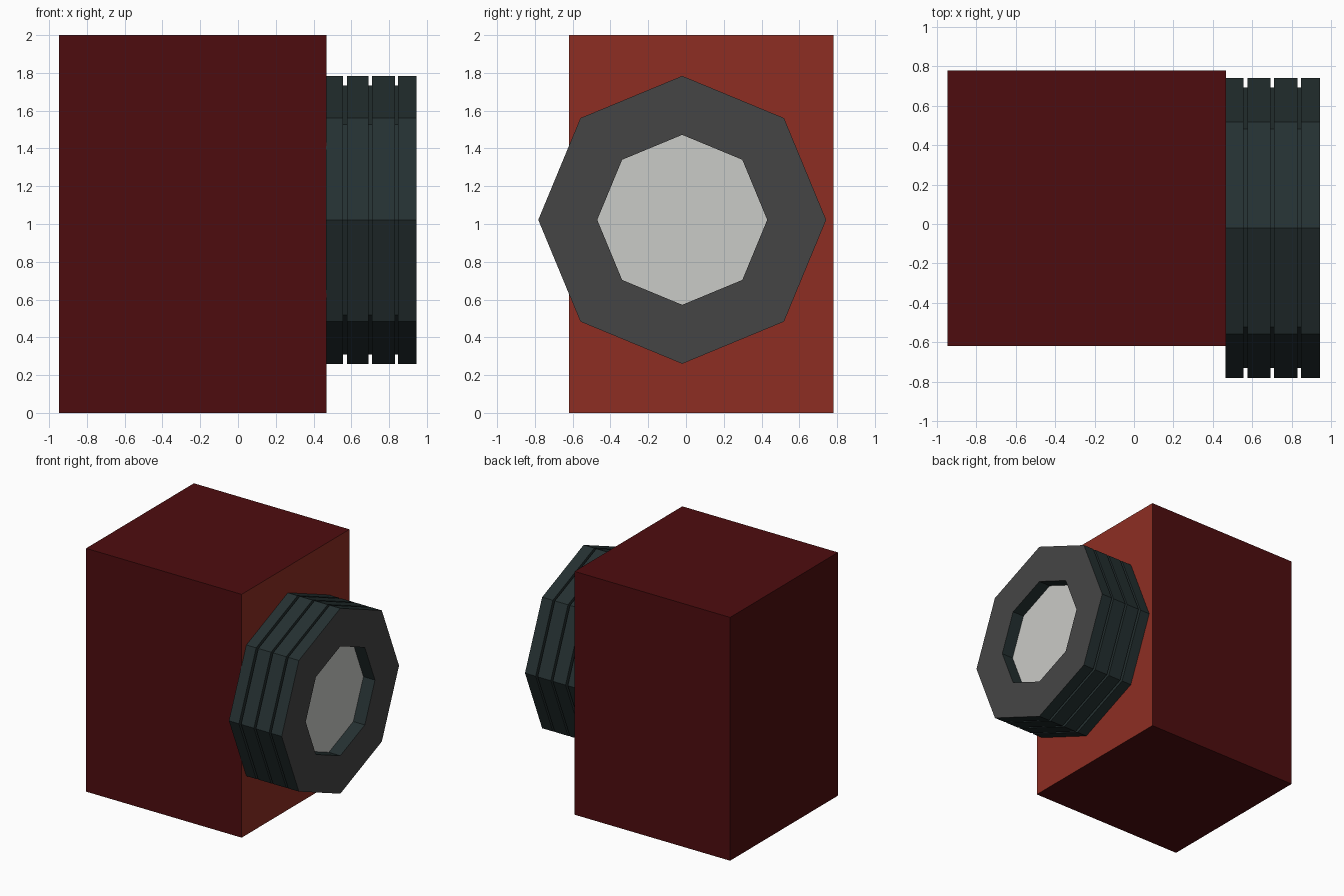
import bpy, bmesh, math

if "Cube" in bpy.data.objects:
    bpy.data.objects.remove(bpy.data.objects["Cube"])


def mat(name, rgb):
    m = bpy.data.materials.new(name)
    m.diffuse_color = (*rgb, 1)
    m.use_nodes = True
    m.node_tree.nodes["Principled BSDF"].inputs["Base Color"].default_value = m.diffuse_color
    return m


dark_red = mat("dark red", (0.076, 0.0039, 0.0046))
brick_red = mat("brick red", (0.27, 0.027, 0.0165))
dark_teal = mat("dark teal", (0.0178, 0.0296, 0.0305))
grey = mat("dark grey", (0.060, 0.060, 0.060))
pale = mat("pale grey", (0.59, 0.595, 0.57))

CY, CZ = -0.02, 1.022  # axis of the octagonal barrel


def finish(name, bm, mats):
    me = bpy.data.meshes.new(name)
    bm.to_mesh(me)
    bm.free()
    for m in mats:
        me.materials.append(m)
    ob = bpy.data.objects.new(name, me)
    bpy.context.collection.objects.link(ob)
    return ob


def octagon(bm, x, r):
    return [bm.verts.new((x, CY + r * math.cos(i * math.pi / 4),
                          CZ + r * math.sin(i * math.pi / 4))) for i in range(8)]


# Body: box with a lighter face on the barrel side
bm = bmesh.new()
bmesh.ops.create_cube(bm, size=1)
for v in bm.verts:
    v.co = (-0.24 + v.co.x * 1.415, 0.08 + v.co.y * 1.40, 1 + v.co.z * 2)
bm.normal_update()
for f in bm.faces:
    f.material_index = 1 if f.normal.x > 0.9 else 0
finish("body", bm, [dark_red, brick_red])

# Barrel: grooved octagonal profile swept round the x axis
R, G, HOLE, FRONT, SEAT = 0.762, 0.712, 0.45, 0.945, 0.84
profile = [(0.465, R)]
for a, b in ((0.556, 0.576), (0.692, 0.71), (0.83, 0.848)):
    profile += [(a, R), (a, G), (b, G), (b, R)]
profile += [(FRONT, R), (FRONT, HOLE), (SEAT, HOLE)]
bm = bmesh.new()
rings = [octagon(bm, x, r) for x, r in profile]
for k in range(len(rings) - 1):
    a, b = rings[k], rings[k + 1]
    for i in range(8):
        j = (i + 1) % 8
        f = bm.faces.new((a[i], a[j], b[j], b[i]))
        # front rim is grey
        f.material_index = 1 if profile[k] == (FRONT, R) else 0
bm.faces.new(rings[0])
bmesh.ops.recalc_face_normals(bm, faces=bm.faces)
bm.normal_update()
# rim must face +x; flip everything if not
if next(f for f in bm.faces if f.material_index == 1).normal.x < 0:
    bmesh.ops.reverse_faces(bm, faces=bm.faces)
finish("barrel", bm, [dark_teal, grey])

# Lens: recessed pale disc
bm = bmesh.new()
bm.faces.new(octagon(bm, SEAT, HOLE))
finish("lens", bm, [pale])
